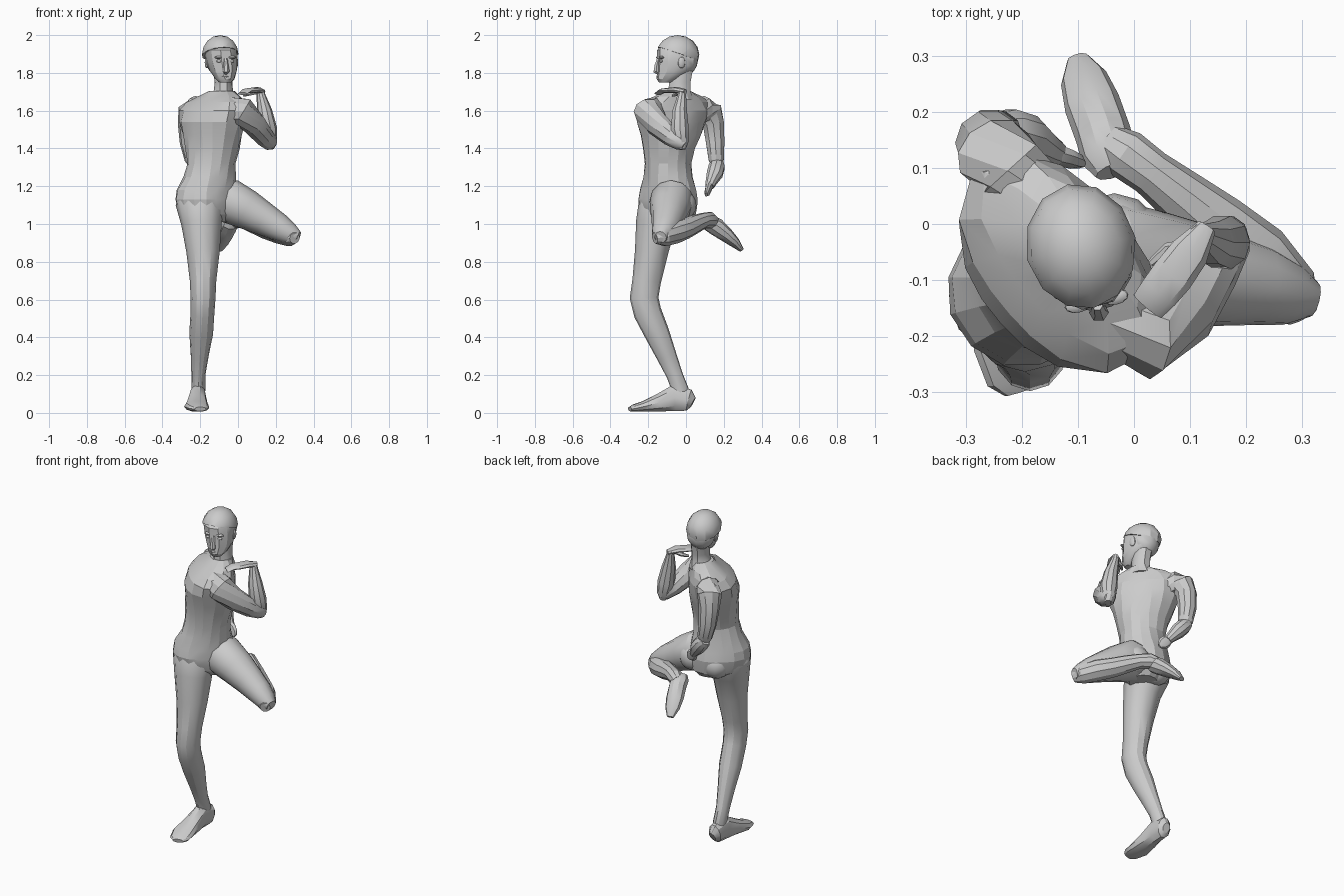
import bpy, bmesh, math
from mathutils import Vector, Matrix


def finish(bm, name, angle=30):
    bmesh.ops.recalc_face_normals(bm, faces=bm.faces)
    me = bpy.data.meshes.new(name)
    bm.to_mesh(me)
    bm.free()
    ob = bpy.data.objects.new(name, me)
    bpy.context.collection.objects.link(ob)
    bpy.ops.object.select_all(action='DESELECT')
    ob.select_set(True)
    bpy.context.view_layer.objects.active = ob
    bpy.ops.object.shade_smooth_by_angle(angle=math.radians(angle))
    return ob


def skin(name, loops, angle=30):
    """Join rings of points into a closed skin."""
    bm = bmesh.new()
    rings = [[bm.verts.new(p) for p in loop] for loop in loops]
    n = len(rings[0])
    for lo, hi in zip(rings, rings[1:]):
        for i in range(n):
            j = (i + 1) % n
            bm.faces.new((lo[i], lo[j], hi[j], hi[i]))
    bm.faces.new(rings[0])
    bm.faces.new(rings[-1])
    return finish(bm, name, angle)


def stack(name, rings, n=14, e=2.0, angle=30):
    """Level rounded rings (x, y, z, half width, half depth, turn), no twisting."""
    loops = []
    for x, y, z, a, b, turn in rings:
        loop = []
        for i in range(n):
            t = 2 * math.pi * i / n
            d = t - math.radians(turn)
            r = (abs(math.cos(d) / a) ** e + abs(math.sin(d) / b) ** e) ** (-1 / e)
            loop.append((x + r * math.cos(t), y + r * math.sin(t), z))
        loops.append(loop)
    return skin(name, loops, angle)


def limb(name, path, up, n=10):
    """Oval tube along (x, y, z, half width, half thickness along up)."""
    pts = [Vector(p[:3]) for p in path]
    loops = []
    for i, p in enumerate(path):
        t = (pts[min(i + 1, len(pts) - 1)] - pts[max(i - 1, 0)]).normalized()
        s = t.cross(Vector(up)).normalized()
        u = s.cross(t)
        w, h = p[3], p[-1]
        loops.append([pts[i] + s * w * math.cos(k * math.tau / n)
                      + u * h * math.sin(k * math.tau / n) for k in range(n)])
    return skin(name, loops)


def ball(name, loc, size, turn=0, cut=None):
    bm = bmesh.new()
    bmesh.ops.create_uvsphere(bm, u_segments=12, v_segments=8, radius=1)
    if cut:
        bmesh.ops.bisect_plane(bm, geom=bm.verts[:] + bm.edges[:] + bm.faces[:],
                               plane_co=(0, 0, cut[0]), plane_no=cut[1], clear_inner=True)
        bmesh.ops.holes_fill(bm, edges=[e for e in bm.edges if e.is_boundary])
    bm.transform(Matrix.Translation(loc) @ Matrix.Rotation(math.radians(turn), 4, 'Z')
                 @ Matrix.Diagonal((*size, 1)))
    return finish(bm, name)


# Torso: hips turned one way, shoulders the other
stack("torso", [
    (-.14, -.08, 1.01, .10, .08, 40), (-.155, -.085, 1.05, .15, .12, 40),
    (-.165, -.093, 1.09, .168, .132, 40), (-.168, -.095, 1.13, .173, .138, 40),
    (-.165, -.095, 1.18, .166, .133, 35),
    (-.15, -.095, 1.25, .137, .126, 20), (-.14, -.095, 1.32, .126, .122, -10),
    (-.135, -.09, 1.40, .145, .127, -35), (-.135, -.08, 1.47, .17, .136, -48),
    (-.136, -.078, 1.54, .2, .142, -50), (-.13, -.068, 1.60, .225, .13, -50),
    (-.118, -.055, 1.645, .21, .1, -50), (-.1, -.043, 1.675, .15, .075, -50),
    (-.085, -.04, 1.705, .065, .06, -30)], 16, 2.3, 15)
for nm, loc in (("left", (-.035, -.03, 1.10)), ("right", (-.185, -.03, 1.09))):
    ball(nm + "_buttock", loc, (.085, .085, .085))

# Neck and head
stack("neck", [(-.088, -.03, 1.66, .075, .07, 0), (-.077, -.035, 1.71, .05, .062, 0),
               (-.077, -.033, 1.75, .047, .062, 0), (-.08, -.025, 1.81, .05, .065, 0)], 10)
TURN = 12
stack("head", [(-.066, -.112, 1.748, .03, .03, TURN), (-.069, -.095, 1.768, .05, .06, TURN),
               (-.078, -.06, 1.81, .07, .095, TURN), (-.086, -.048, 1.86, .083, .105, TURN),
               (-.092, -.047, 1.92, .086, .106, TURN), (-.092, -.045, 1.95, .07, .085, TURN),
               (-.092, -.043, 1.97, .045, .055, TURN)], 12, 2.2)
# Hair: fuller at the back, down to the nape
ball("hair", (-.094, -.044, 1.896), (.099, .117, .104), TURN, (.02, (0, .4, 1)))
ball("hair_back", (-.095, -.01, 1.87), (.08, .075, .085), TURN)


def face_point(side, fwd, z):
    a = math.radians(TURN)
    return (-.085 + side * math.cos(a) + fwd * math.sin(a),
            -.052 + side * math.sin(a) - fwd * math.cos(a), z)


limb("nose", [(*face_point(0, .095, 1.875), .01), (*face_point(0, .105, 1.84), .013),
              (*face_point(0, .108, 1.81), .018), (*face_point(0, .085, 1.795), .012)], (0, 1, 0), 6)
ball("lips", face_point(0, .092, 1.782), (.022, .014, .009), TURN)
for i, s in enumerate((-1, 1)):
    ball(f"eye_{i}", face_point(s * .034, .088, 1.862), (.014, .01, .008), TURN)
    ball(f"brow_{i}", face_point(s * .034, .087, 1.882), (.024, .014, .008), TURN)
    ball(f"ear_{i}", face_point(s * .08, -.012, 1.855), (.01, .02, .03), TURN)

# Standing leg and foot
limb("standing_leg", [
    (-.195, -.10, 1.17, .11, .11), (-.2, -.128, 1.10, .13, .126), (-.193, -.16, 1.0, .107, .106),
    (-.185, -.183, .85, .088, .088), (-.185, -.208, .7, .07, .076), (-.185, -.222, .61, .066, .076),
    (-.188, -.203, .53, .063, .074), (-.195, -.153, .42, .063, .066), (-.203, -.102, .3, .047, .053),
    (-.21, -.06, .2, .037, .043), (-.21, -.03, .12, .037, .045),
    (-.21, -.03, .05, .03, .035)], (0, 1, 0), 12)
limb("standing_foot", [
    (-.205, .037, .055, .022, .03), (-.208, .015, .067, .041, .06), (-.213, -.06, .08, .045, .074),
    (-.217, -.14, .054, .055, .05), (-.22, -.22, .035, .066, .03),
    (-.207, -.275, .025, .056, .02), (-.2, -.297, .02, .032, .012)], (0, 0, 1))

# Raised leg, folded behind at the knee
limb("raised_thigh", [
    (-.11, -.07, 1.13, .10), (-.04, -.075, 1.12, .118), (.05, -.085, 1.075, .105),
    (.14, -.095, 1.025, .088), (.22, -.108, .98, .074), (.28, -.125, .945, .057),
    (.32, -.135, .93, .032)], (0, 0, 1), 12)
limb("raised_calf", [
    (.3, -.165, .925, .03), (.277, -.12, .935, .055), (.22, -.06, .955, .064, .06),
    (.15, -.005, .975, .06, .055), (.09, .045, .998, .05), (.03, .092, 1.018, .042),
    (-.015, .125, 1.02, .045), (-.045, .145, 1.01, .035)], (0, 0, 1))
limb("raised_foot", [
    (-.035, .095, 1.03, .035, .02), (-.044, .12, 1.01, .05, .045), (-.055, .16, .985, .05, .048),
    (-.075, .215, .94, .05, .038), (-.09, .26, .9, .042, .027),
    (-.1, .295, .862, .02, .012)], (0, 0, 1))

# Left arm, bent up with the hand under the chin
limb("left_upper_arm", [
    (-.06, -.1, 1.595, .06), (-.03, -.16, 1.60, .075), (.025, -.198, 1.595, .079),
    (.085, -.155, 1.53, .065), (.135, -.08, 1.465, .054), (.17, -.025, 1.43, .043),
    (.182, -.005, 1.415, .022)], (0, 0, 1))
limb("left_forearm", [
    (.172, -.02, 1.395, .018), (.168, -.022, 1.43, .037), (.158, -.033, 1.5, .05),
    (.14, -.033, 1.6, .04), (.122, -.022, 1.68, .024), (.118, -.02, 1.71, .02)], (0, 1, 0))
limb("left_hand", [(.13, -.005, 1.7, .018, .015), (.1, -.05, 1.71, .035, .016),
                   (.068, -.093, 1.707, .038, .014), (.045, -.122, 1.706, .036, .012),
                   (.024, -.147, 1.69, .032, .008)], (0, 0, 1), 8)
limb("left_thumb", [(.1, -.04, 1.7, .014), (.06, -.045, 1.69, .012),
                    (.03, -.07, 1.68, .007)], (0, 0, 1), 6)

# Right arm, hanging back with the hand behind the waist
limb("right_upper_arm", [
    (-.18, .05, 1.59, .065), (-.225, .095, 1.607, .072), (-.25, .127, 1.59, .07),
    (-.26, .145, 1.53, .059), (-.257, .155, 1.43, .051), (-.24, .16, 1.34, .042),
    (-.232, .16, 1.305, .022)], (0, 1, 0))
limb("right_forearm", [
    (-.25, .17, 1.33, .03), (-.225, .163, 1.305, .044), (-.19, .152, 1.265, .044),
    (-.155, .132, 1.22, .03), (-.14, .125, 1.2, .025)], (0, 1, 0))
limb("right_hand", [(-.155, .13, 1.215, .022), (-.13, .12, 1.19, .036, .018),
                    (-.11, .113, 1.17, .032, .015), (-.095, .107, 1.155, .014, .008)], (0, 1, 0), 8)
